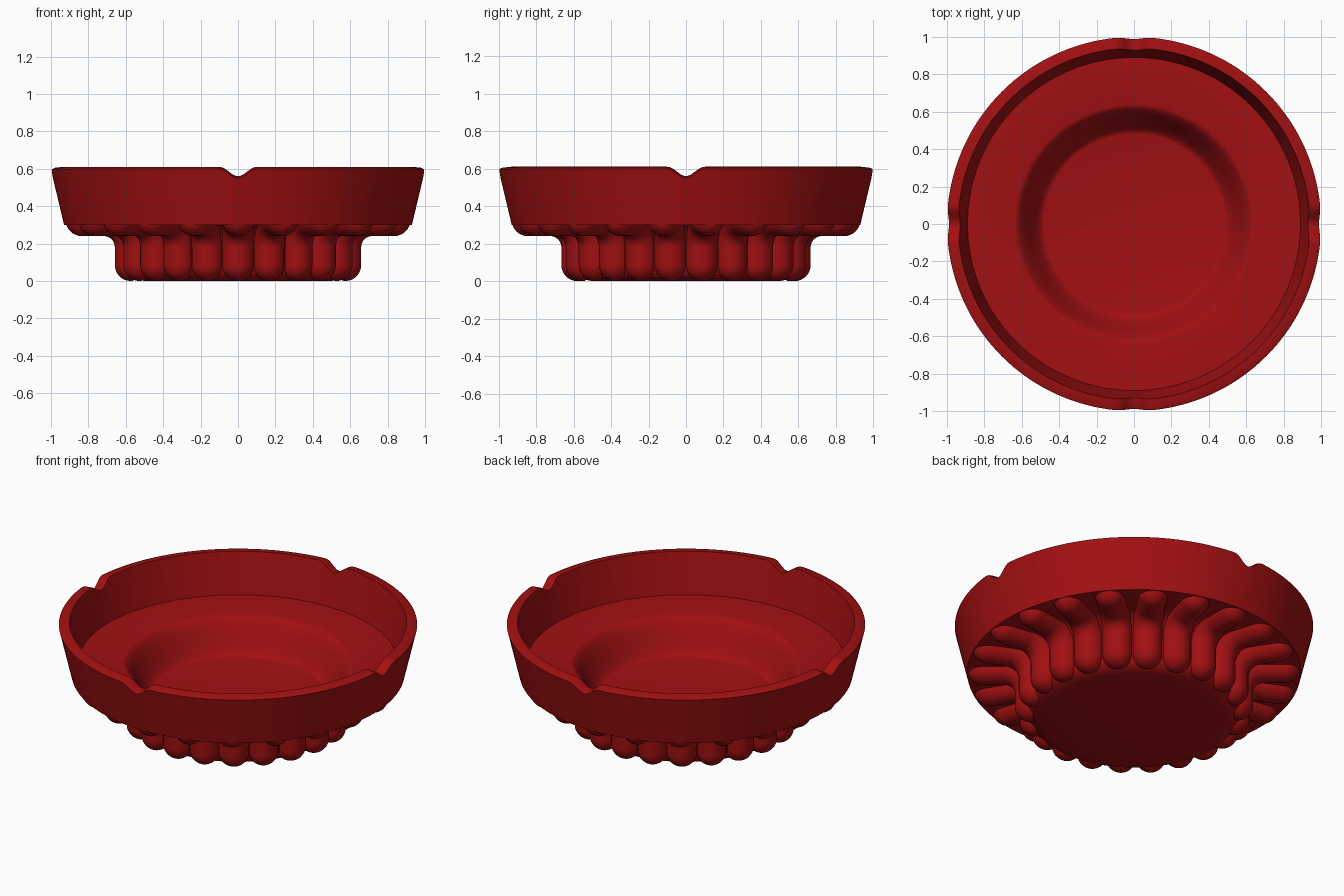
import bpy, bmesh, math
from math import sin, cos, pi

if "Cube" in bpy.data.objects:
    bpy.data.objects.remove(bpy.data.objects["Cube"], do_unlink=True)

RIBS = 22
SEGS = RIBS * 16
RIB_R = 0.085

red = bpy.data.materials.new("deep red")
red.use_nodes = True
red.diffuse_color = (0.36, 0.005, 0.006, 1)
red.node_tree.nodes["Principled BSDF"].inputs["Base Color"].default_value = red.diffuse_color


def finish(bm, name):
    bmesh.ops.remove_doubles(bm, verts=bm.verts, dist=0.0001)
    bmesh.ops.recalc_face_normals(bm, faces=bm.faces)
    mesh = bpy.data.meshes.new(name)
    bm.to_mesh(mesh)
    bm.free()
    mesh.materials.append(red)
    obj = bpy.data.objects.new(name, mesh)
    bpy.context.collection.objects.link(obj)
    bpy.ops.object.select_all(action="DESELECT")
    obj.select_set(True)
    bpy.context.view_layer.objects.active = obj
    bpy.ops.object.shade_smooth_by_angle(angle=math.radians(35))
    return obj


def bridge(bm, rings, closed=True):
    for a, b in zip(rings, rings[1:]):
        n = len(a)
        for i in range(n if closed else n - 1):
            j = (i + 1) % n
            bm.faces.new((a[i], a[j], b[j], b[i]))


def notch(r, ang):
    """Depth of the four rounded rest notches at this rim point."""
    nearest = round(ang / (pi / 2)) * pi / 2
    off = abs(r * sin(ang - nearest))
    return 0.025 * (1 + cos(pi * off / 0.1)) if off < 0.1 else 0


# Dish: lathe profile from the underside, over the rim, into the well
profile = [(0.5, 0), (0.56, 0.012), (0.59, 0.04), (0.603, 0.085), (0.603, 0.2)]
profile += [(0.703 - 0.1 * cos(a), 0.2 + 0.1 * sin(a)) for a in (pi / 8, pi / 4, 3 * pi / 8, pi / 2)]
profile += [(0.93, 0.3), (1.0, 0.598), (0.985, 0.605), (0.94, 0.61), (0.89, 0.365)]
for k in range(17):
    t = 1 - k / 16
    profile.append((0.48 + 0.16 * t, 0.165 + 0.2 * t * t * (3 - 2 * t)))

bm = bmesh.new()
rings = []
for r, z in profile:
    ring = []
    for i in range(SEGS):
        ang = 2 * pi * i / SEGS
        drop = notch(r, ang) if z > 0.55 else 0
        rr = r - 0.22 * drop
        ring.append(bm.verts.new((rr * cos(ang), rr * sin(ang), z - drop)))
    rings.append(ring)
bridge(bm, rings)
bm.faces.new(rings[0])
bm.faces.new(rings[-1])
finish(bm, "dish")

# Rib path: (radius, height, tangent angle, thickness), rounded at both ends
steps = [k * pi / 16 for k in range(9)]
path = [(0.58, RIB_R * (1 - cos(a)), pi / 2, RIB_R * max(sin(a), 0.01)) for a in steps]
path += [(0.725 - 0.145 * cos(a), 0.18 + 0.145 * sin(a), pi / 2 - a, RIB_R) for a in steps]
path += [(0.845 + RIB_R * sin(a), 0.325, 0, RIB_R * max(cos(a), 0.01)) for a in steps]

# Ribs: bulging tubes bent under the dish, flattened on their hidden side
bm = bmesh.new()
for n in range(RIBS):
    ang = -pi / 2 + 2 * pi * n / RIBS
    rings = []
    for r, z, tan, thick in path:
        ring = []
        for k in range(24):
            a = 2 * pi * k / 24
            out = max(thick * cos(a), -0.02)
            side = thick * sin(a)
            rr = r + out * sin(tan)
            ring.append(bm.verts.new((rr * cos(ang) - side * sin(ang),
                                      rr * sin(ang) + side * cos(ang),
                                      z - out * cos(tan))))
        rings.append(ring)
    bridge(bm, rings)
    bm.faces.new(rings[0])
    bm.faces.new(rings[-1])
finish(bm, "underside_ribs")
